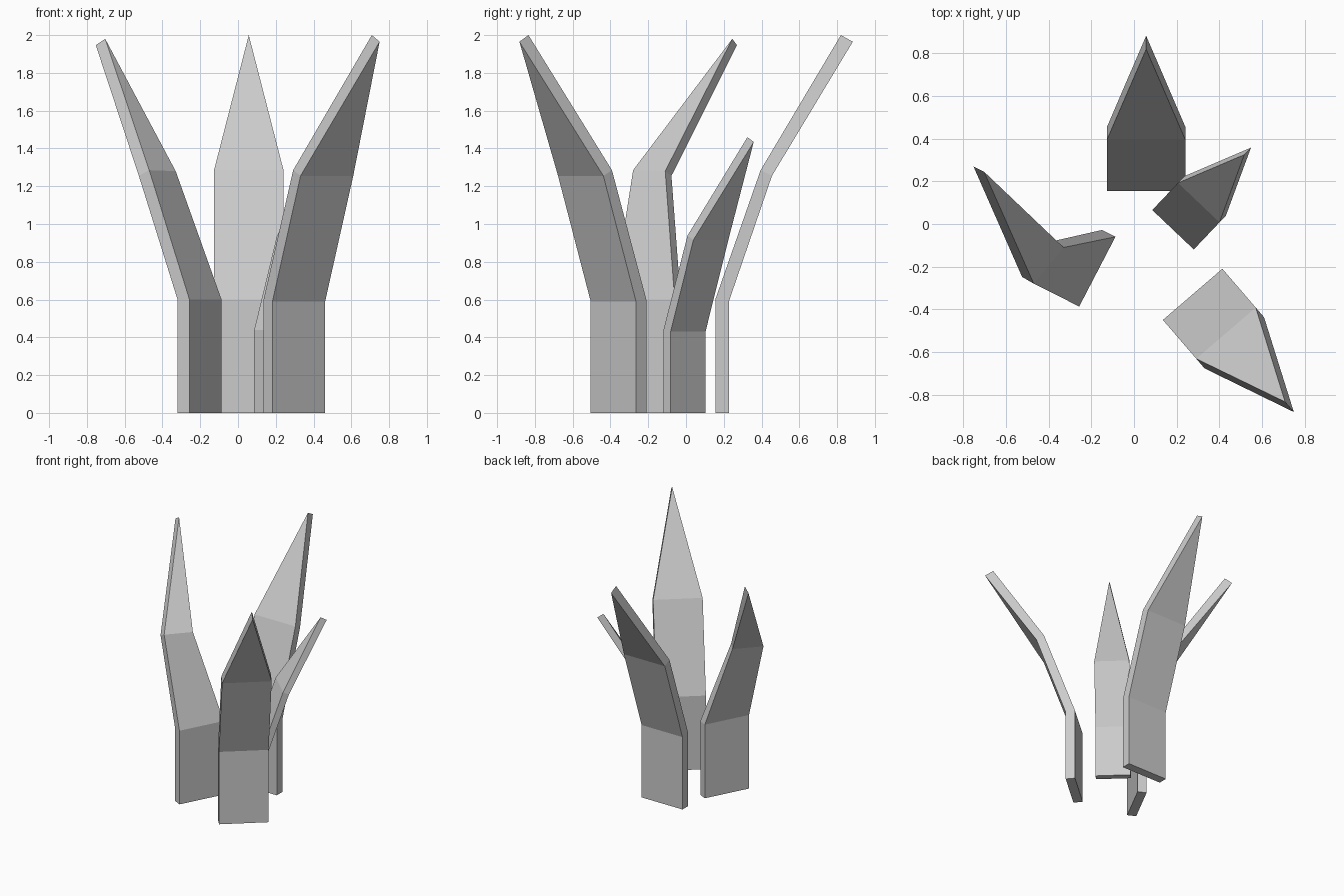
import bpy, bmesh
from math import radians
from mathutils import Vector, Matrix

if "Cube" in bpy.data.objects:
    bpy.data.objects.remove(bpy.data.objects["Cube"])


def blade(name, rings, tip):
    """Loft four-cornered rings (inner a, inner b, outer b, outer a) to a tip edge."""
    bm = bmesh.new()
    vs = [[bm.verts.new(p) for p in r] for r in rings]
    ti, to = [bm.verts.new(p) for p in tip]
    bm.faces.new(vs[0])
    for lo, hi in zip(vs, vs[1:]):
        for i in range(4):
            j = (i + 1) % 4
            bm.faces.new((lo[i], lo[j], hi[j], hi[i]))
    a, b, c, d = vs[-1]
    for f in ((a, b, ti), (b, c, to, ti), (c, d, to), (d, a, ti, to)):
        bm.faces.new(f)
    bmesh.ops.recalc_face_normals(bm, faces=bm.faces)
    me = bpy.data.meshes.new(name)
    bm.to_mesh(me)
    bm.free()
    ob = bpy.data.objects.new(name, me)
    bpy.context.collection.objects.link(ob)
    return ob


# Side profile of a leaf: (outward, height) on the inner and outer faces
INNER = [(0, 0), (0, 0.6), (0.24, 1.285), (0.665, 2.0)]
OUTER = [(0.072, 0), (0.072, 0.59), (0.3, 1.255), (0.728, 1.965)]
HALF = 0.184


def straight_leaf(name, x, y, angle, s=1.0):
    m = Matrix.Translation((x, y, 0)) @ Matrix.Rotation(radians(angle), 4, 'Z') @ Matrix.Scale(s, 4)
    rings = [[m @ Vector(p) for p in ((i[0], -HALF, i[1]), (i[0], HALF, i[1]),
                                      (o[0], HALF, o[1]), (o[0], -HALF, o[1]))]
             for i, o in zip(INNER[:3], OUTER[:3])]
    tip = [m @ Vector((p[0], 0, p[1])) for p in (INNER[3], OUTER[3])]
    return blade(name, rings, tip)


# Three straight leaves
straight_leaf("back_leaf", 0.057, 0.155, 90)
straight_leaf("right_leaf", 0.275, -0.33, -49.3)
straight_leaf("small_leaf", 0.183, -0.027, 46.5, 0.73)

# Left leaf, twisted towards the back
base = [(-0.257, -0.387), (-0.087, -0.06), (-0.15, -0.028), (-0.32, -0.355)]
knee = [(-0.47, -0.28, 1.285), (-0.33, -0.11, 1.28), (-0.365, -0.077, 1.255), (-0.525, -0.248, 1.255)]
blade("left_leaf",
      [[(x, y, 0) for x, y in base],
       [(x, y, 0.6) for x, y in base],
       knee],
      [(-0.703, 0.245, 1.98), (-0.753, 0.27, 1.947)])
